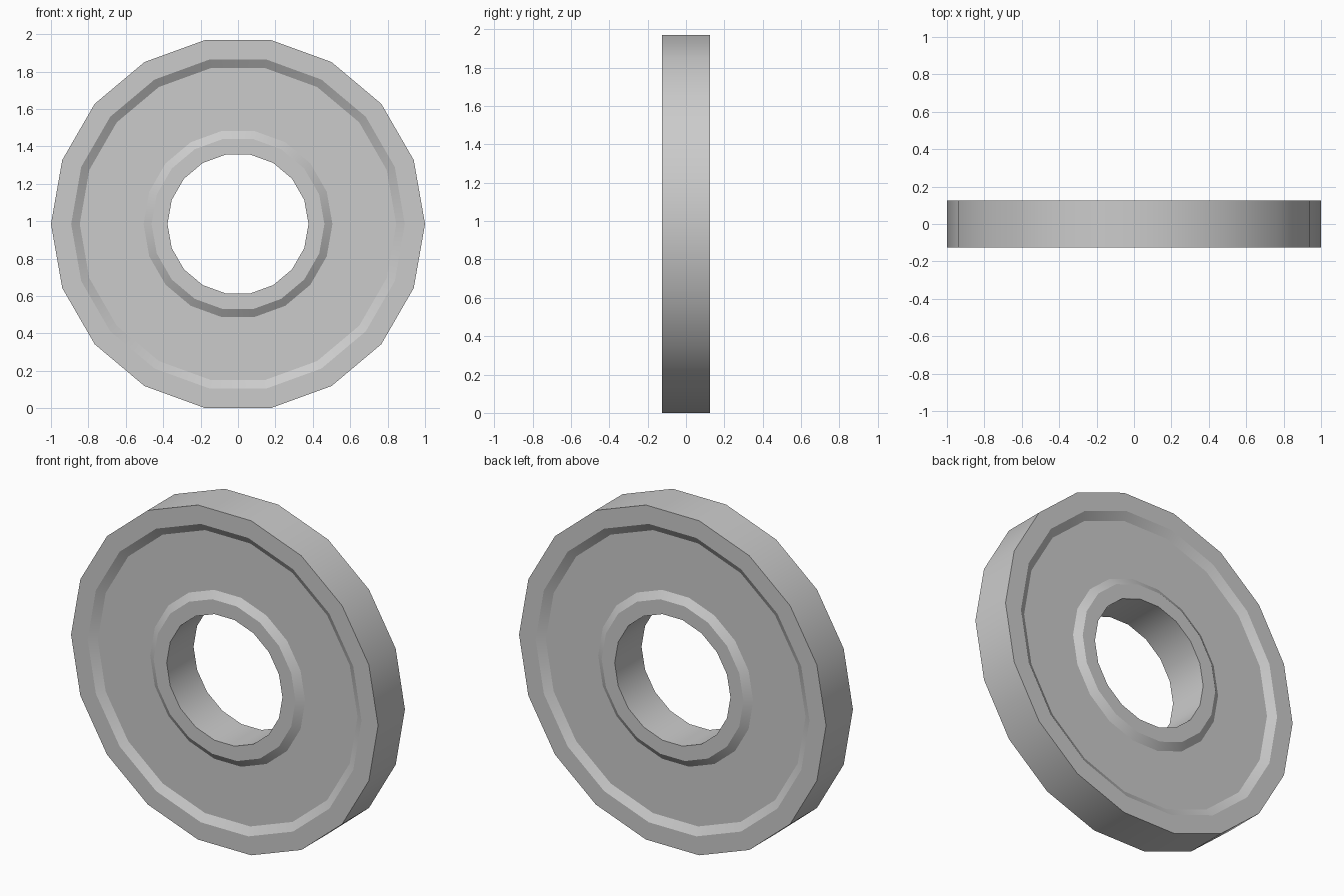
import bpy, bmesh, math

if "Cube" in bpy.data.objects:
    bpy.data.objects.remove(bpy.data.objects["Cube"])

SIDES = 18
CENTRE_Z = math.cos(math.pi / SIDES)  # rests on a flat side

# Front half of the ring's cross-section as (radius, y): hole, hub, web, rim
half = [(0.377, -0.125), (0.462, -0.125), (0.505, -0.096),
        (0.846, -0.096), (0.892, -0.125), (1.0, -0.125)]
profile = half + [(r, -y) for r, y in reversed(half)]

# Wheel disc: revolve the closed profile around the y axis
bm = bmesh.new()
rings = []
for i in range(SIDES):
    a = 2 * math.pi * i / SIDES
    rings.append([bm.verts.new((r * math.cos(a), y, CENTRE_Z + r * math.sin(a)))
                  for r, y in profile])
n = len(profile)
for i in range(SIDES):
    a, b = rings[i], rings[(i + 1) % SIDES]
    for j in range(n):
        k = (j + 1) % n
        bm.faces.new((a[j], a[k], b[k], b[j]))
bmesh.ops.recalc_face_normals(bm, faces=bm.faces)

mesh = bpy.data.meshes.new("wheel_disc")
bm.to_mesh(mesh)
bm.free()
wheel = bpy.data.objects.new("wheel_disc", mesh)
bpy.context.collection.objects.link(wheel)

# Smooth around the rim and bore, crisp at the steps
bpy.context.view_layer.objects.active = wheel
wheel.select_set(True)
bpy.ops.object.shade_smooth_by_angle(angle=math.radians(30))
